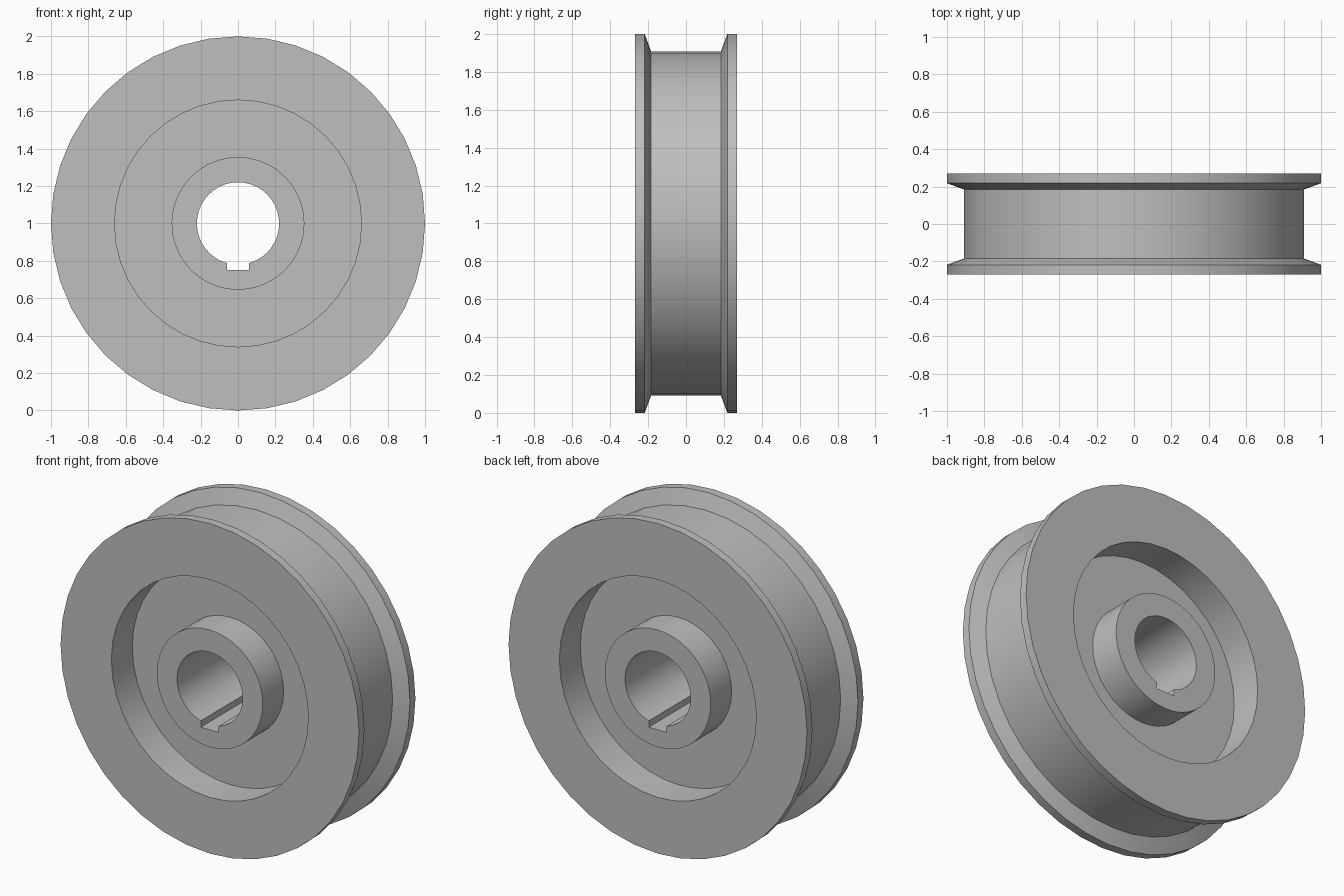
import bpy, bmesh, math
from mathutils import Matrix, Vector

SIDES = 40

cube = bpy.data.objects.get("Cube")
if cube:
    bpy.data.objects.remove(cube, do_unlink=True)

grey = bpy.data.materials.new("plain_grey")
grey.use_nodes = True
colour = (0.52, 0.52, 0.52, 1)
grey.diffuse_color = colour
grey.node_tree.nodes["Principled BSDF"].inputs["Base Color"].default_value = colour


def make_object(name, bm):
    bmesh.ops.recalc_face_normals(bm, faces=bm.faces)
    mesh = bpy.data.meshes.new(name)
    bm.to_mesh(mesh)
    bm.free()
    mesh.materials.append(grey)
    obj = bpy.data.objects.new(name, mesh)
    bpy.context.collection.objects.link(obj)
    return obj


# Half cross-section (radius, y) from bore to groove, mirrored to the front
half = [(0.22, 0.27), (0.355, 0.27), (0.355, 0.07), (0.66, 0.07),
        (0.66, 0.27), (1.0, 0.27), (1.0, 0.218), (0.908, 0.184)]
profile = half + [(r, -y) for r, y in reversed(half)]

# Wheel: profile turned about the y axle
bm = bmesh.new()
rings = []
for r, y in profile:
    rings.append([bm.verts.new((r * math.cos(a), y, 1 + r * math.sin(a)))
                  for a in (2 * math.pi * i / SIDES for i in range(SIDES))])
for k, ring in enumerate(rings):
    after = rings[(k + 1) % len(rings)]
    for i in range(SIDES):
        j = (i + 1) % SIDES
        bm.faces.new((ring[i], ring[j], after[j], after[i]))
wheel = make_object("grooved_wheel", bm)

# Keyway slot at the bottom of the bore
bm = bmesh.new()
bmesh.ops.create_cube(bm, size=1, matrix=Matrix.Translation((0, 0, 0.85))
                      @ Matrix.Diagonal(Vector((0.12, 1, 0.2, 1))))
cutter = make_object("keyway_cutter", bm)
cutter.hide_render = True

bpy.ops.object.select_all(action="DESELECT")
wheel.select_set(True)
bpy.context.view_layer.objects.active = wheel
cut = wheel.modifiers.new("keyway", "BOOLEAN")
cut.operation = "DIFFERENCE"
cut.solver = "EXACT"
cut.object = cutter
bpy.ops.object.modifier_apply(modifier=cut.name)
bpy.data.objects.remove(cutter, do_unlink=True)
bpy.ops.object.shade_smooth_by_angle(angle=math.radians(30))
